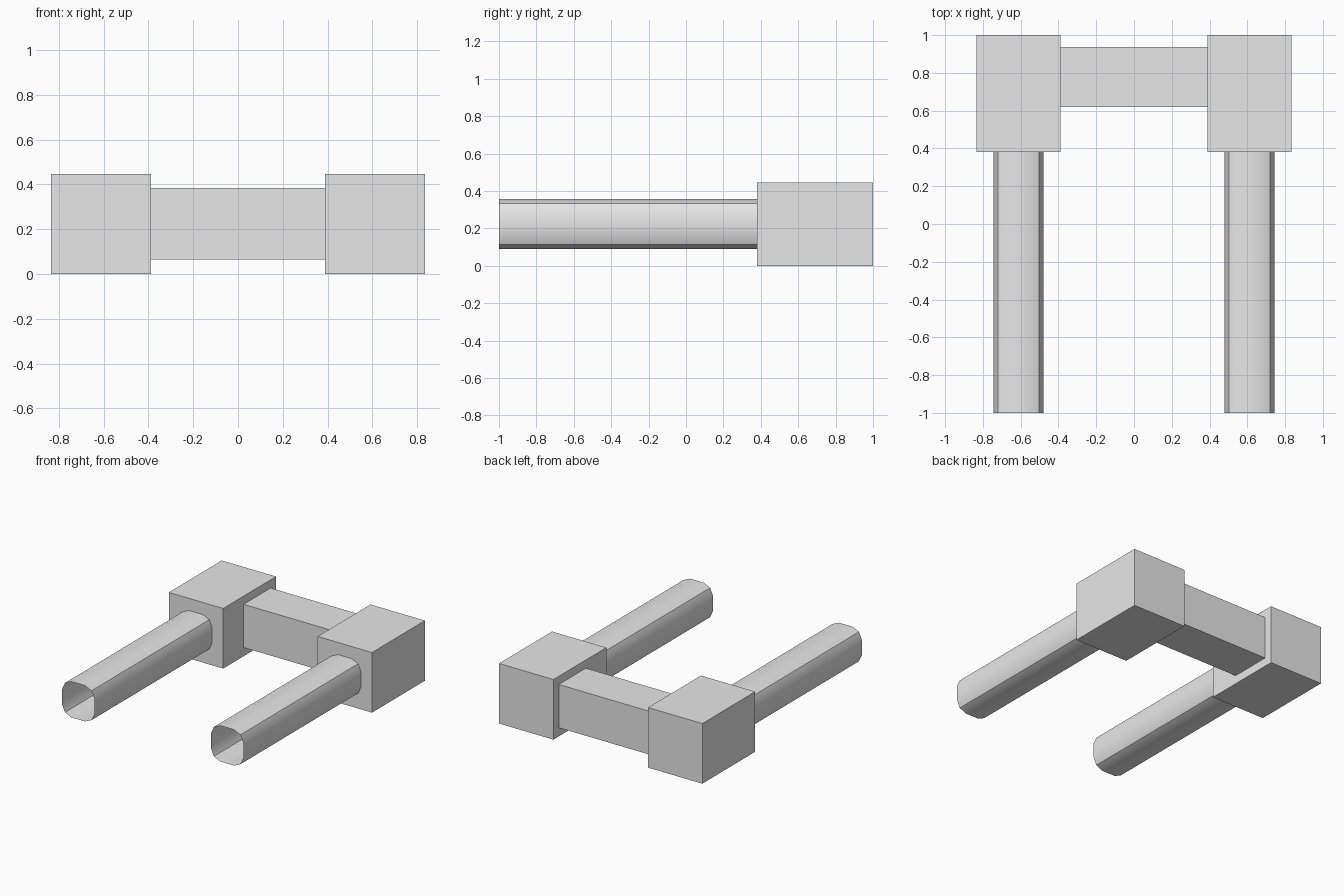
import bpy, bmesh, math
from mathutils import Vector

cube = bpy.data.objects.get("Cube")
if cube:
    bpy.data.objects.remove(cube, do_unlink=True)

# Single plain grey material
grey = bpy.data.materials.new("light_grey")
grey.use_nodes = True
grey.diffuse_color = (0.8, 0.8, 0.8, 1)
grey.node_tree.nodes["Principled BSDF"].inputs["Base Color"].default_value = grey.diffuse_color


def add_object(name, bm):
    bmesh.ops.recalc_face_normals(bm, faces=bm.faces)
    mesh = bpy.data.meshes.new(name)
    bm.to_mesh(mesh)
    bm.free()
    mesh.materials.append(grey)
    obj = bpy.data.objects.new(name, mesh)
    bpy.context.collection.objects.link(obj)
    return obj


def box(name, low, high):
    low, high = Vector(low), Vector(high)
    bm = bmesh.new()
    bmesh.ops.create_cube(bm, size=1)
    bmesh.ops.scale(bm, vec=high - low, verts=bm.verts)
    bmesh.ops.translate(bm, vec=(low + high) / 2, verts=bm.verts)
    return add_object(name, bm)


def tube(name, x, z, y_front, y_back):
    # Rounded-square section: one quarter, turned four times
    quarter = [(0.133, 0.056), (0.109, 0.109), (0.056, 0.133)]
    section = []
    for turn in range(4):
        section += quarter
        quarter = [(-b, a) for a, b in quarter]
    bm = bmesh.new()
    rings = [[bm.verts.new((x + a, y, z + b)) for a, b in section]
             for y in (y_front, y_back)]
    front, back = rings
    for i in range(len(section)):
        j = (i + 1) % len(section)
        bm.faces.new((front[i], front[j], back[j], back[i]))
    obj = add_object(name, bm)
    bpy.ops.object.select_all(action='DESELECT')
    obj.select_set(True)
    bpy.context.view_layer.objects.active = obj
    bpy.ops.object.shade_smooth_by_angle(angle=math.radians(30))


# Corner blocks with open-ended tubes reaching forward
for side, s in (("left", 1), ("right", -1)):
    x_in, x_out = sorted((s * 0.388, s * 0.834))
    box(side + "_block", (x_in, 0.38, 0), (x_out, 1, 0.446))
    tube(side + "_tube", s * 0.611, 0.223, -1, 0.38)

# Square bar joining the blocks
box("cross_bar", (-0.388, 0.62, 0.064), (0.388, 0.937, 0.385))
